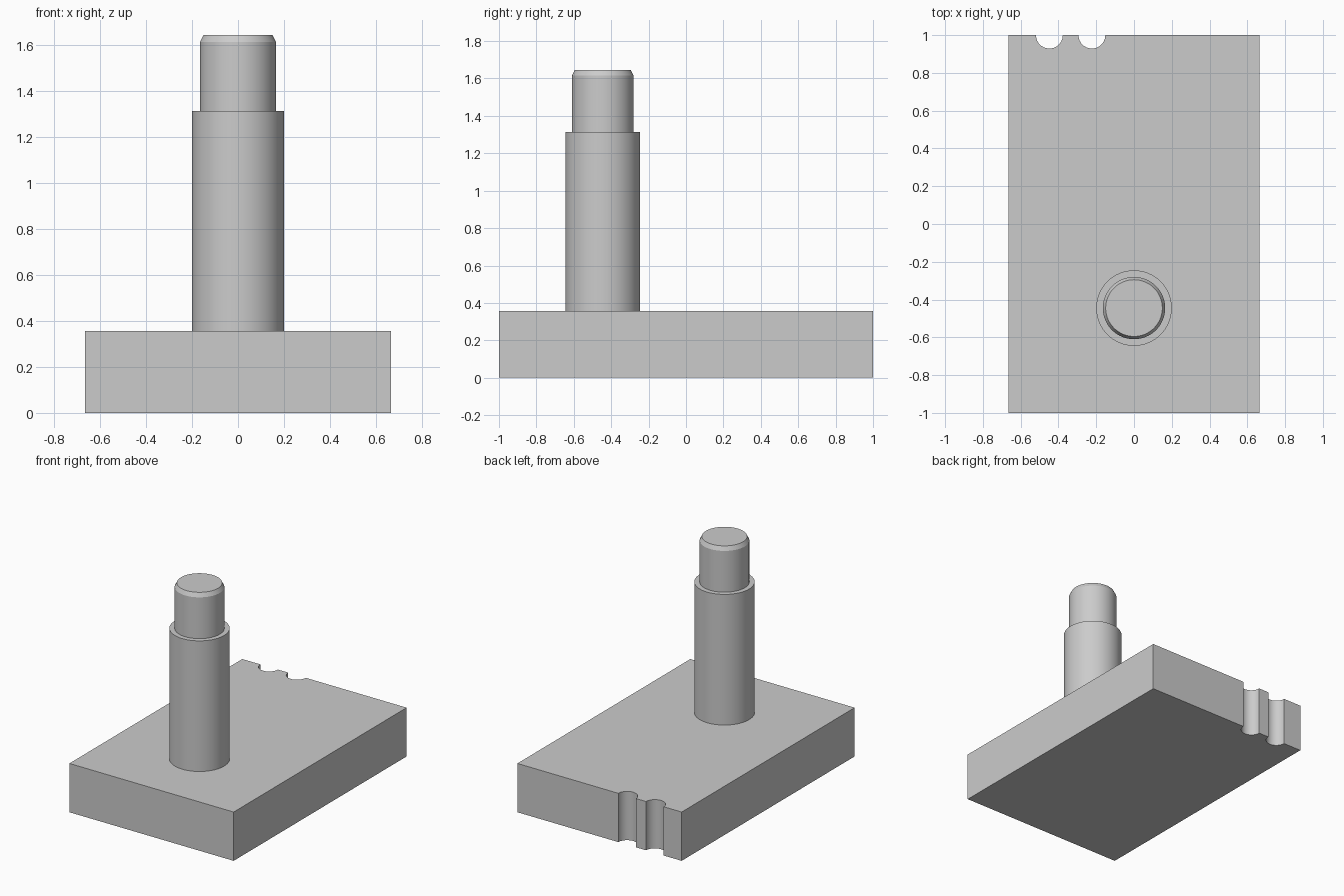
import bpy
import bmesh
import math

if "Cube" in bpy.data.objects:
    bpy.data.objects.remove(bpy.data.objects["Cube"], do_unlink=True)

BASE_TOP = 0.357
POST_Y = -0.445

grey = bpy.data.materials.new("plain grey")
grey.use_nodes = True
colour = (0.6, 0.6, 0.6, 1)
grey.diffuse_color = colour
grey.node_tree.nodes["Principled BSDF"].inputs["Base Color"].default_value = colour


def make_object(name, bm):
    bmesh.ops.recalc_face_normals(bm, faces=bm.faces)
    mesh = bpy.data.meshes.new(name)
    bm.to_mesh(mesh)
    bm.free()
    mesh.materials.append(grey)
    obj = bpy.data.objects.new(name, mesh)
    bpy.context.collection.objects.link(obj)
    bpy.ops.object.select_all(action="DESELECT")
    obj.select_set(True)
    bpy.context.view_layer.objects.active = obj
    bpy.ops.object.shade_smooth_by_angle(angle=math.radians(25))
    return obj


# Base block: outline with two round notches in the back edge, extruded up
half_x, notch_r, steps = 0.665, 0.071, 20
outline = [(half_x, 1), (half_x, -1), (-half_x, -1), (-half_x, 1)]
for centre in (-0.448, -0.223):
    for i in range(steps + 1):
        a = math.pi + math.pi * i / steps
        outline.append((centre + notch_r * math.cos(a), 1 + notch_r * math.sin(a)))
bm = bmesh.new()
bottom = bm.faces.new([bm.verts.new((x, y, 0)) for x, y in outline])
top = bmesh.ops.extrude_face_region(bm, geom=[bottom], use_keep_orig=True)["geom"]
bmesh.ops.translate(bm, vec=(0, 0, BASE_TOP),
                    verts=[v for v in top if isinstance(v, bmesh.types.BMVert)])
make_object("base_block", bm)

# Stepped post: turned profile with a shoulder and a chamfered tip
profile = [(0, BASE_TOP), (0.2, BASE_TOP), (0.2, 1.313), (0.165, 1.313),
           (0.165, 1.615), (0.15, 1.645), (0, 1.645)]
bm = bmesh.new()
verts = [bm.verts.new((r, POST_Y, z)) for r, z in profile]
edges = [bm.edges.new(pair) for pair in zip(verts, verts[1:])]
bmesh.ops.spin(bm, geom=verts + edges, cent=(0, POST_Y, 0), axis=(0, 0, 1),
               angle=math.tau, steps=64)
bmesh.ops.remove_doubles(bm, verts=bm.verts, dist=0.0001)
make_object("stepped_post", bm)
